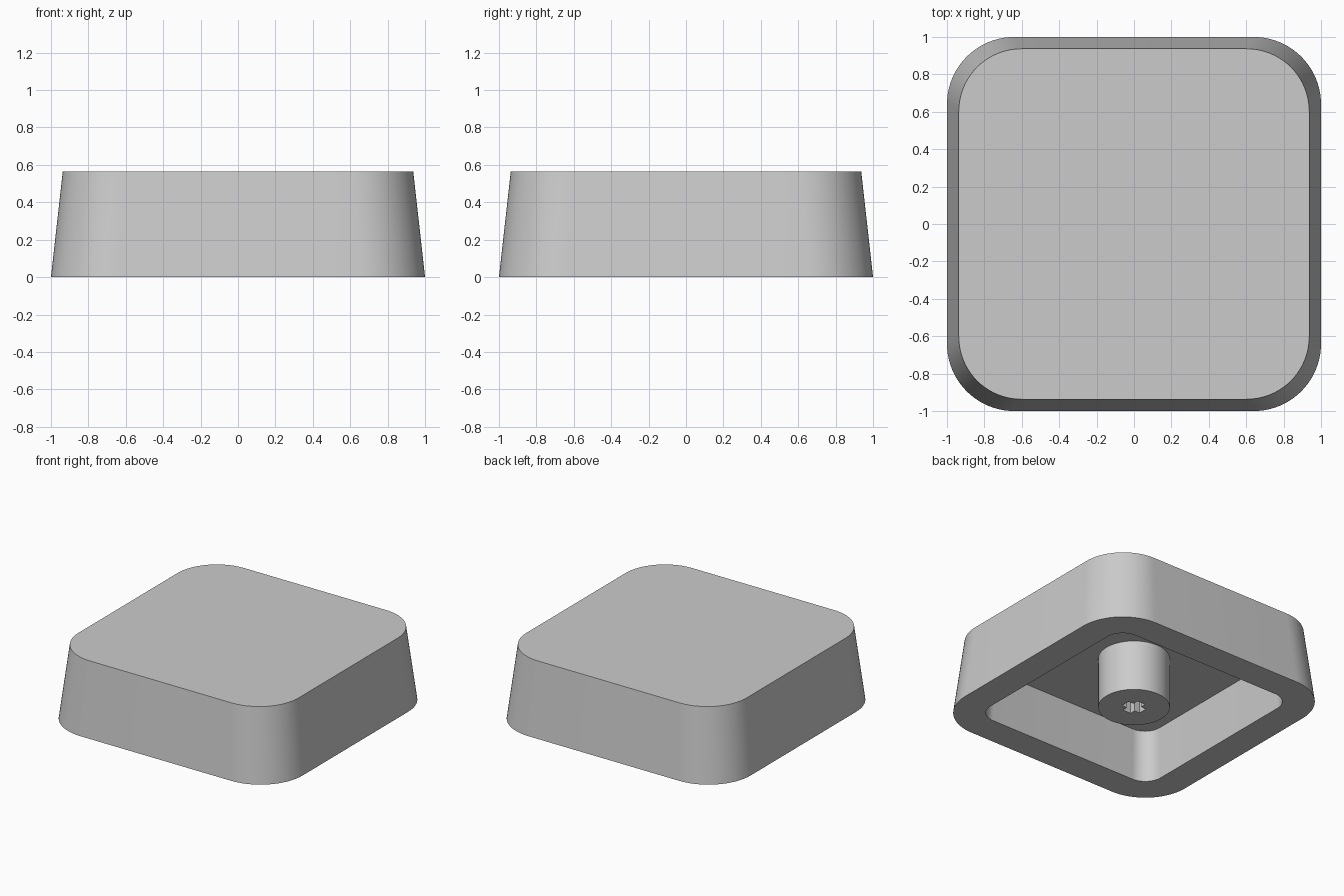
import bpy, bmesh, math

default = bpy.data.objects.get("Cube")
if default:
    bpy.data.objects.remove(default, do_unlink=True)

HEIGHT, CEILING = 0.565, 0.39

grey = bpy.data.materials.new("light_grey")
grey.use_nodes = True
colour = (0.6, 0.6, 0.6, 1)
grey.diffuse_color = colour
grey.node_tree.nodes["Principled BSDF"].inputs["Base Color"].default_value = colour


def rounded_square(half, radius, steps=20):
    """Outline of a square with round corners, counter-clockwise."""
    points = []
    for corner in range(4):
        mid = math.pi / 4 + corner * math.pi / 2
        cx = math.copysign(half - radius, math.cos(mid))
        cy = math.copysign(half - radius, math.sin(mid))
        for i in range(steps + 1):
            a = (corner + i / steps) * math.pi / 2
            points.append((cx + radius * math.cos(a), cy + radius * math.sin(a)))
    return points


def add_ring(bm, outline, z):
    return [bm.verts.new((x, y, z)) for x, y in outline]


def bridge(bm, a, b):
    for i in range(len(a)):
        j = (i + 1) % len(a)
        bm.faces.new((a[i], a[j], b[j], b[i]))


def finish(bm, name):
    bmesh.ops.recalc_face_normals(bm, faces=bm.faces)
    mesh = bpy.data.meshes.new(name)
    bm.to_mesh(mesh)
    bm.free()
    mesh.materials.append(grey)
    obj = bpy.data.objects.new(name, mesh)
    bpy.context.collection.objects.link(obj)
    bpy.ops.object.select_all(action="DESELECT")
    obj.select_set(True)
    bpy.context.view_layer.objects.active = obj
    bpy.ops.object.shade_smooth_by_angle(angle=math.radians(30))


# Hollow tapered cap: top, outer wall, rim, inner wall, ceiling
bm = bmesh.new()
rings = [add_ring(bm, rounded_square(half, radius), z) for half, radius, z in (
    (0.937, 0.335, HEIGHT), (1.0, 0.36, 0), (0.775, 0.14, 0), (0.755, 0.13, CEILING))]
for upper, lower in zip(rings, rings[1:]):
    bridge(bm, upper, lower)
bm.faces.new(rings[0])
bm.faces.new(rings[-1])
finish(bm, "cap_shell")

# Round stem with a cross-shaped socket in its lower end
bm = bmesh.new()
SIDES, STEM_RADIUS, SOCKET_DEPTH = 64, 0.25, 0.3
circle = [(STEM_RADIUS * math.cos(i * math.tau / SIDES),
           STEM_RADIUS * math.sin(i * math.tau / SIDES)) for i in range(SIDES)]
arm, thick = 0.08, 0.035
cross = []
for q in range(4):
    c, s = round(math.cos(q * math.pi / 2)), round(math.sin(q * math.pi / 2))
    for x, y in ((arm, -thick), (arm, thick), (thick, thick)):
        cross.append((c * x - s * y, s * x + c * y))
stem_top = add_ring(bm, circle, CEILING + 0.01)
stem_end = add_ring(bm, circle, 0)
socket_mouth = add_ring(bm, cross, 0)
socket_floor = add_ring(bm, cross, SOCKET_DEPTH)
bridge(bm, stem_top, stem_end)
bridge(bm, socket_mouth, socket_floor)
bm.faces.new(stem_top)
bm.faces.new(socket_floor)
open_edges = [e for e in bm.edges if len(e.link_faces) == 1]
bmesh.ops.triangle_fill(bm, use_beauty=True, use_dissolve=False, edges=open_edges)
finish(bm, "stem")
